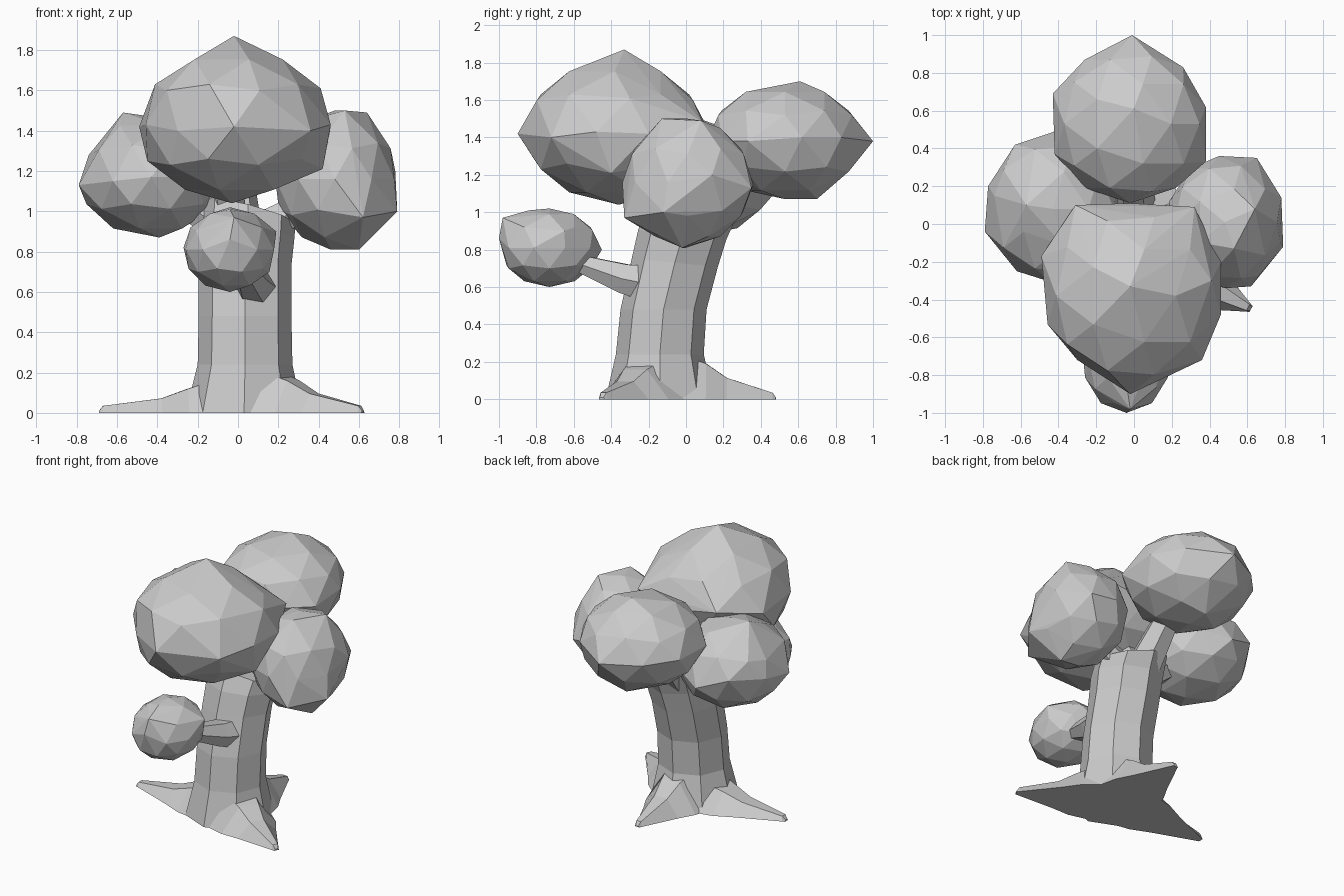
import bpy, bmesh, math
from mathutils import Vector

if "Cube" in bpy.data.objects:
    bpy.data.objects.remove(bpy.data.objects["Cube"])


def finish(name, bm):
    bmesh.ops.recalc_face_normals(bm, faces=bm.faces)
    mesh = bpy.data.meshes.new(name)
    bm.to_mesh(mesh)
    bm.free()
    obj = bpy.data.objects.new(name, mesh)
    bpy.context.collection.objects.link(obj)
    return obj


def loft(name, sections):
    """Skin closed cross-sections with flat faces and cap both ends."""
    bm = bmesh.new()
    rings = [[bm.verts.new(p) for p in s] for s in sections]
    n = len(rings[0])
    for a, b in zip(rings, rings[1:]):
        for i in range(n):
            j = (i + 1) % n
            bm.faces.new((a[i], a[j], b[j], b[i]))
    bm.faces.new(rings[0])
    bm.faces.new(rings[-1])
    return finish(name, bm)


def limb(name, path, sides=6):
    """Tapered branch through (point, radius) pairs."""
    q = (Vector(path[-1][0]) - Vector(path[0][0])).to_track_quat('Z', 'Y')
    secs = []
    for p, r in path:
        secs.append([Vector(p) + q @ Vector((r * math.cos(t), r * math.sin(t), 0))
                     for t in (math.tau * i / sides for i in range(sides))])
    return loft(name, secs)


def root(name, start, tip, height):
    """Buttress that narrows from the trunk down to a blunt toe."""
    a, b = Vector((*start, 0)), Vector((*tip, 0))
    d = (b - a).normalized()
    side = Vector((-d.y, d.x, 0))
    secs = []
    for t, w, wt, h in ((0, .25, .12, height + .08), (.36, .20, .07, height),
                        (.55, .14, .05, height * .6), (.97, .025, .018, .035), (1, .018, .01, .01)):
        c = a.lerp(b, t)
        secs.append([c - side * w, c + side * w,
                     c + side * wt + Vector((0, 0, h)), c - side * wt + Vector((0, 0, h))])
    return loft(name, secs)


def foliage(name, centre, radii, pulls):
    """Faceted ball whose nearest corners are pulled to the given points."""
    bm = bmesh.new()
    bmesh.ops.create_icosphere(bm, subdivisions=2, radius=1)
    c, r = Vector(centre), Vector(radii)
    free = list(bm.verts)
    pts = []
    for p in pulls:
        off = Vector(p) - c
        d = Vector((off.x / r.x, off.y / r.y, off.z / r.z)).normalized()
        free.remove(max(free, key=lambda u: u.co.normalized().dot(d)))
        pts.append(Vector(p))
    pts += [c + v.co * r for v in free]
    bm.free()
    # the convex hull keeps the clump crisp
    bm = bmesh.new()
    for p in pts:
        bm.verts.new(p)
    bmesh.ops.convex_hull(bm, input=bm.verts[:])
    bmesh.ops.delete(bm, geom=[v for v in bm.verts if not v.link_faces], context='VERTS')
    return finish(name, bm)


# Eight-sided trunk leaning back: z, centre x, centre y, radius, tilt in x and y
trunk = []
for z, cx, cy, r, tx, ty in ((0, .03, -.14, .29, 0, 0), (.24, .035, -.14, .235, 0, 0),
                             (.48, .035, -.12, .23, 0, 0), (.73, .035, -.06, .23, 0, -.1),
                             (.88, .045, -.02, .235, -.05, -.12), (1.0, .05, .03, .235, -.25, -.15)):
    trunk.append([(cx + r * math.cos(a), cy + r * math.sin(a),
                   z + tx * r * math.cos(a) + ty * r * math.sin(a))
                  for a in (i * math.pi / 4 for i in range(8))])
loft("trunk", trunk)

# Three spreading roots
root("left_root", (0, -.13), (-.69, -.15), .12)
root("right_root", (.08, -.17), (.62, -.45), .16)
root("back_root", (.04, -.10), (.05, .48), .19)

# Low front branch and the forks that carry the crown
limb("front_branch", [((.09, -.2, .62), .11), ((.07, -.33, .645), .09), ((.02, -.58, .73), .05)])
limb("crown_fork_front", [((-.05, 0, .92), .1), ((-.06, -.2, 1.25), .07)])
limb("crown_fork_back", [((0, .08, .92), .12), ((-.02, .38, 1.28), .08)])
limb("crown_fork_left", [((-.05, .03, .9), .1), ((-.4, .08, 1.15), .07)])
limb("crown_fork_right", [((.1, .02, .9), .1), ((.45, .02, 1.1), .06)])

# Leaf clumps
foliage("front_foliage", (-.02, -.38, 1.43), (.46, .49, .38),
        [(-.02, -.33, 1.87), (-.49, -.17, 1.42), (.46, -.2, 1.42), (-.02, -.90, 1.42),
         (-.45, -.35, 1.25), (.42, -.4, 1.21), (-.03, -.36, 1.04), (.41, -.3, 1.61),
         (-.31, .10, 1.48), (.32, .09, 1.48), (.36, -.72, 1.4), (-.30, -.72, 1.4),
         (.46, -.48, 1.43)])
foliage("back_foliage", (-.02, .53, 1.38), (.41, .42, .31),
        [(-.01, 1.0, 1.38), (0, .61, 1.70), (-.02, .70, 1.07), (-.43, .69, 1.4),
         (.38, .62, 1.4), (-.42, .37, 1.38), (.38, .33, 1.38), (.26, .83, 1.4)])
foliage("left_foliage", (-.43, .08, 1.17), (.36, .39, .30),
        [(-.57, .1, 1.49), (-.79, -.04, 1.13), (-.63, .42, 1.2), (-.42, .49, 1.12),
         (-.62, -.25, 1.15), (-.39, .05, .87), (-.74, .15, 1.28)])
foliage("right_foliage", (.48, .01, 1.16), (.31, .35, .34),
        [(.53, -.13, 1.50), (.64, .08, 1.49), (.79, -.12, 1.0), (.60, -.02, .81), (.46, 0, .81),
         (.62, -.33, .97), (.65, .35, 1.13), (.45, .36, 1.15), (.78, .14, 1.2)])
foliage("small_foliage", (-.04, -.73, .81), (.23, .27, .21),
        [(-.04, -1.0, .86), (-.02, -.98, .97), (-.04, -.45, .80), (.19, -.65, .9),
         (-.27, -.7, .82), (0, -.6, .99), (-.04, -.84, 1.01)])
